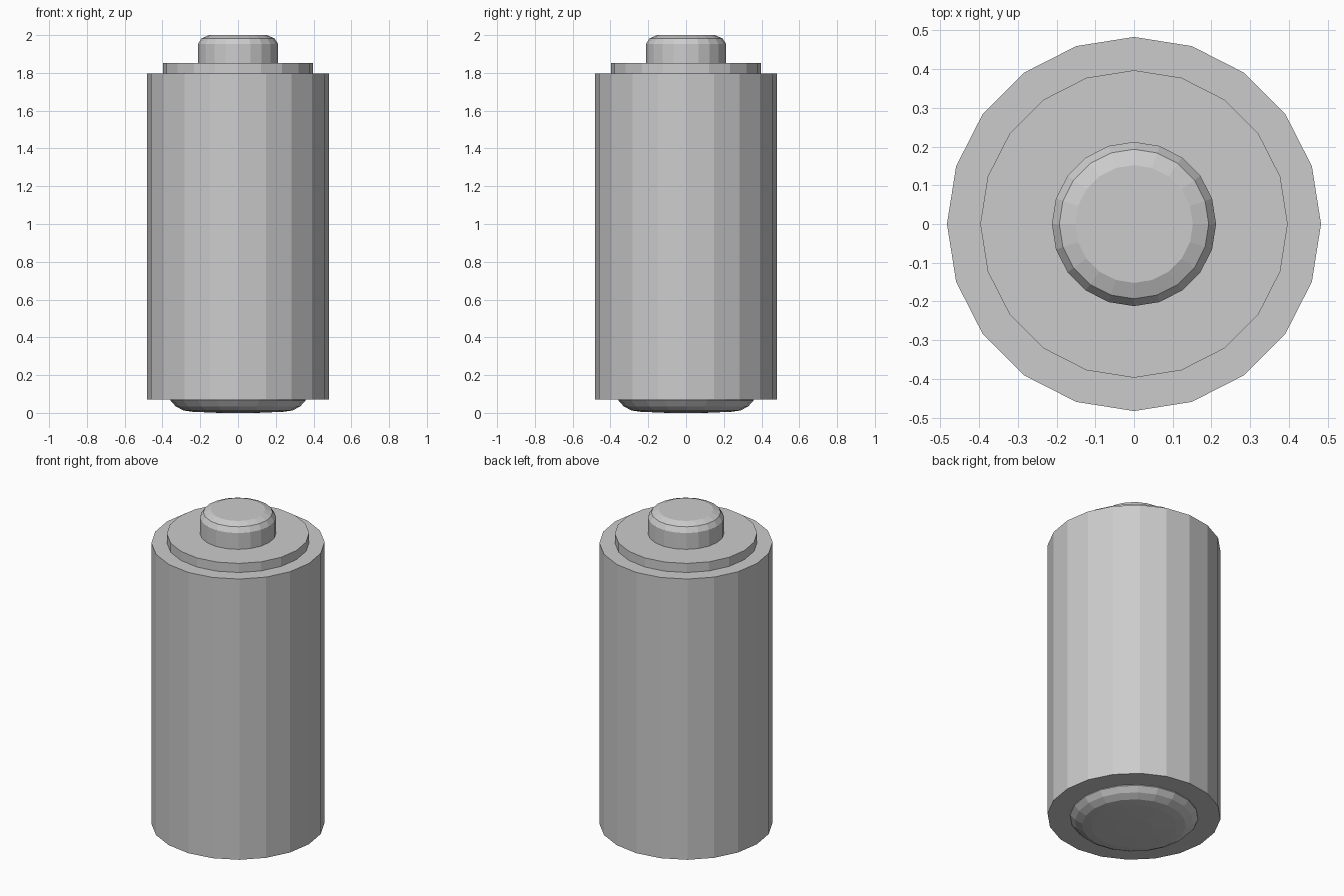
import bpy
import bmesh
from math import cos, sin, tau

if "Cube" in bpy.data.objects:
    bpy.data.objects.remove(bpy.data.objects["Cube"])

SIDES = 20


def lathe(name, profile):
    """Closed flat-shaded solid turned around z from (radius, height) points, bottom to top."""
    bm = bmesh.new()
    rings = [[bm.verts.new((r * cos(tau * i / SIDES), r * sin(tau * i / SIDES), z))
              for i in range(SIDES)] for r, z in profile]
    for low, high in zip(rings, rings[1:]):
        for i in range(SIDES):
            j = (i + 1) % SIDES
            bm.faces.new((low[i], low[j], high[j], high[i]))
    bm.faces.new(rings[0][::-1])
    bm.faces.new(rings[-1])
    mesh = bpy.data.meshes.new(name)
    bm.to_mesh(mesh)
    bm.free()
    obj = bpy.data.objects.new(name, mesh)
    bpy.context.collection.objects.link(obj)
    return obj


# Main casing
lathe("battery_body", [(0.483, 0.07), (0.483, 1.797)])

# Raised disc on the top
lathe("top_collar", [(0.397, 1.78), (0.397, 1.853)])

# Positive terminal with a rounded rim
lathe("positive_terminal", [(0.212, 1.84), (0.212, 1.953), (0.193, 1.983), (0.152, 2.0)])

# Shallow rounded cap underneath
lathe("negative_terminal", [(0.10, 0.0), (0.24, 0.006), (0.29, 0.013),
                            (0.33, 0.035), (0.357, 0.065), (0.357, 0.08)])
